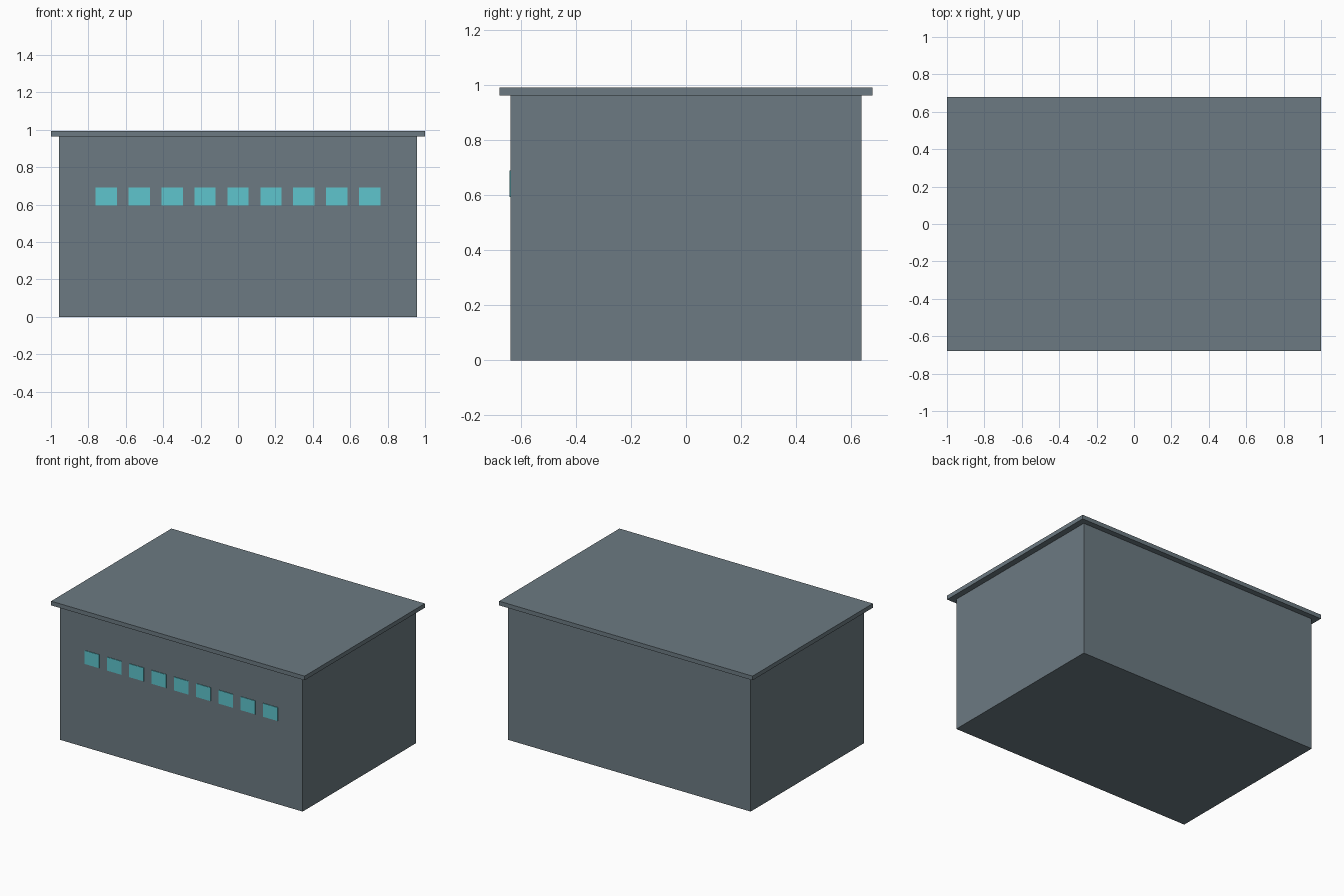
import bpy

if "Cube" in bpy.data.objects:
    bpy.data.objects.remove(bpy.data.objects["Cube"])


def material(name, rgb):
    m = bpy.data.materials.new(name)
    m.diffuse_color = (*rgb, 1)
    m.use_nodes = True
    m.node_tree.nodes["Principled BSDF"].inputs["Base Color"].default_value = m.diffuse_color
    return m


def box(name, lo, hi, mat):
    bpy.ops.mesh.primitive_cube_add(size=1)
    ob = bpy.context.object
    ob.name = name
    for v in ob.data.vertices:
        v.co = [l + (c + 0.5) * (h - l) for l, h, c in zip(lo, hi, v.co)]
    ob.data.materials.append(mat)
    return ob


grey = material("slate grey", (0.15, 0.195, 0.223))
glass = material("aqua glass", (0.114, 0.558, 0.61))

# Main hall and overhanging flat roof
box("walls", (-0.957, -0.638, 0), (0.957, 0.638, 0.963), grey)
box("roof", (-1, -0.678, 0.963), (1, 0.678, 0.993), grey)

# Row of nine thin windows along the front wall
for i in range(-4, 5):
    x = i * 0.176
    box(f"window_{i + 5}", (x - 0.057, -0.642, 0.595), (x + 0.057, -0.636, 0.691), glass)
